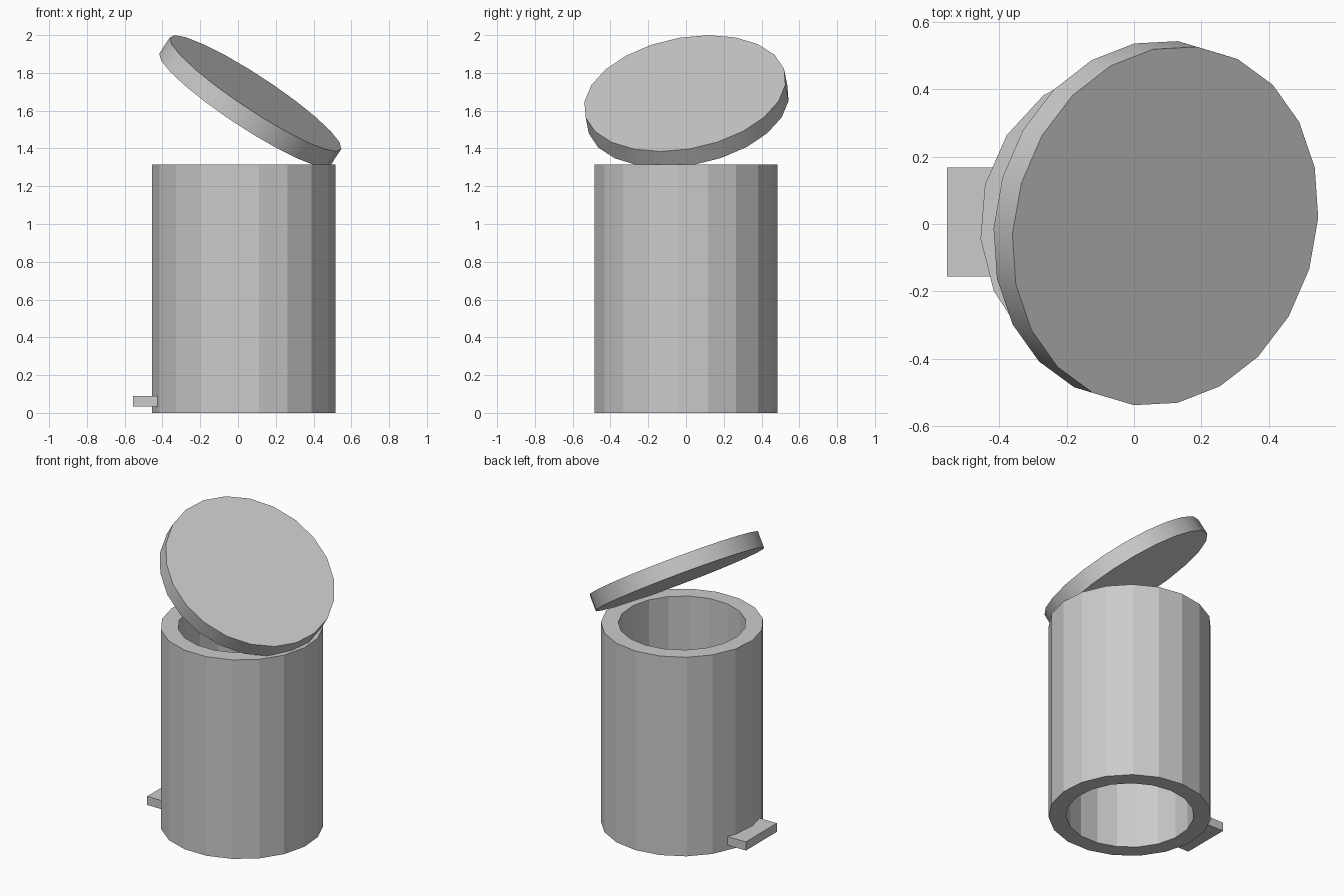
import bpy, bmesh, math
from mathutils import Vector, Matrix

if "Cube" in bpy.data.objects:
    bpy.data.objects.remove(bpy.data.objects["Cube"])


def finish(bm, name):
    bmesh.ops.recalc_face_normals(bm, faces=bm.faces)
    mesh = bpy.data.meshes.new(name)
    bm.to_mesh(mesh)
    bm.free()
    obj = bpy.data.objects.new(name, mesh)
    bpy.context.collection.objects.link(obj)
    return obj


# Body: thick faceted tube, open at both ends
SIDES = 19
bm = bmesh.new()
rings = []
for r, z in ((0.4875, 0), (0.4875, 1.315), (0.383, 1.315), (0.383, 0)):
    angles = [math.pi / 2 + 2 * math.pi * i / SIDES for i in range(SIDES)]
    rings.append([bm.verts.new((0.03 + r * math.cos(a), -0.003 + r * math.sin(a), z))
                  for a in angles])
for k in range(4):
    a, b = rings[k], rings[(k + 1) % 4]
    for i in range(SIDES):
        j = (i + 1) % SIDES
        bm.faces.new((a[i], a[j], b[j], b[i]))
finish(bm, "bin_body")

# Lid: tilted disc with a smooth rim
n = Vector((0.543, -0.165, 0.823)).normalized()
u = Vector((0.4546, 0.024, -0.2955))
u = (u - n * u.dot(n)).normalized()
v = n.cross(u)
thickness = 0.103
centre = Vector((0.093, -0.006, 1.692)) - n * thickness / 2
bm = bmesh.new()
bmesh.ops.create_cone(
    bm, cap_ends=True, segments=22, radius1=0.542, radius2=0.542, depth=thickness,
    matrix=Matrix.Rotation(-math.pi / 2, 4, 'Z'))
basis = Matrix((u, v, n)).transposed().to_4x4()
start = min(bm.verts, key=lambda w: abs(math.atan2(w.co.y, w.co.x)))
turn = Matrix.Rotation(-math.atan2(start.co.y, start.co.x), 4, 'Z')
bm.transform(Matrix.Translation(centre) @ basis @ turn)
lid = finish(bm, "lid")
bpy.context.view_layer.objects.active = lid
lid.select_set(True)
bpy.ops.object.shade_smooth_by_angle(angle=math.radians(30))

# Foot pedal: small block pushed into the wall
lo, hi = Vector((-0.555, -0.156, 0.033)), Vector((-0.39, 0.168, 0.09))
bm = bmesh.new()
bmesh.ops.create_cube(bm, size=1, matrix=Matrix.Translation((lo + hi) / 2)
                      @ Matrix.Diagonal((*(hi - lo), 1)))
finish(bm, "foot_pedal")
